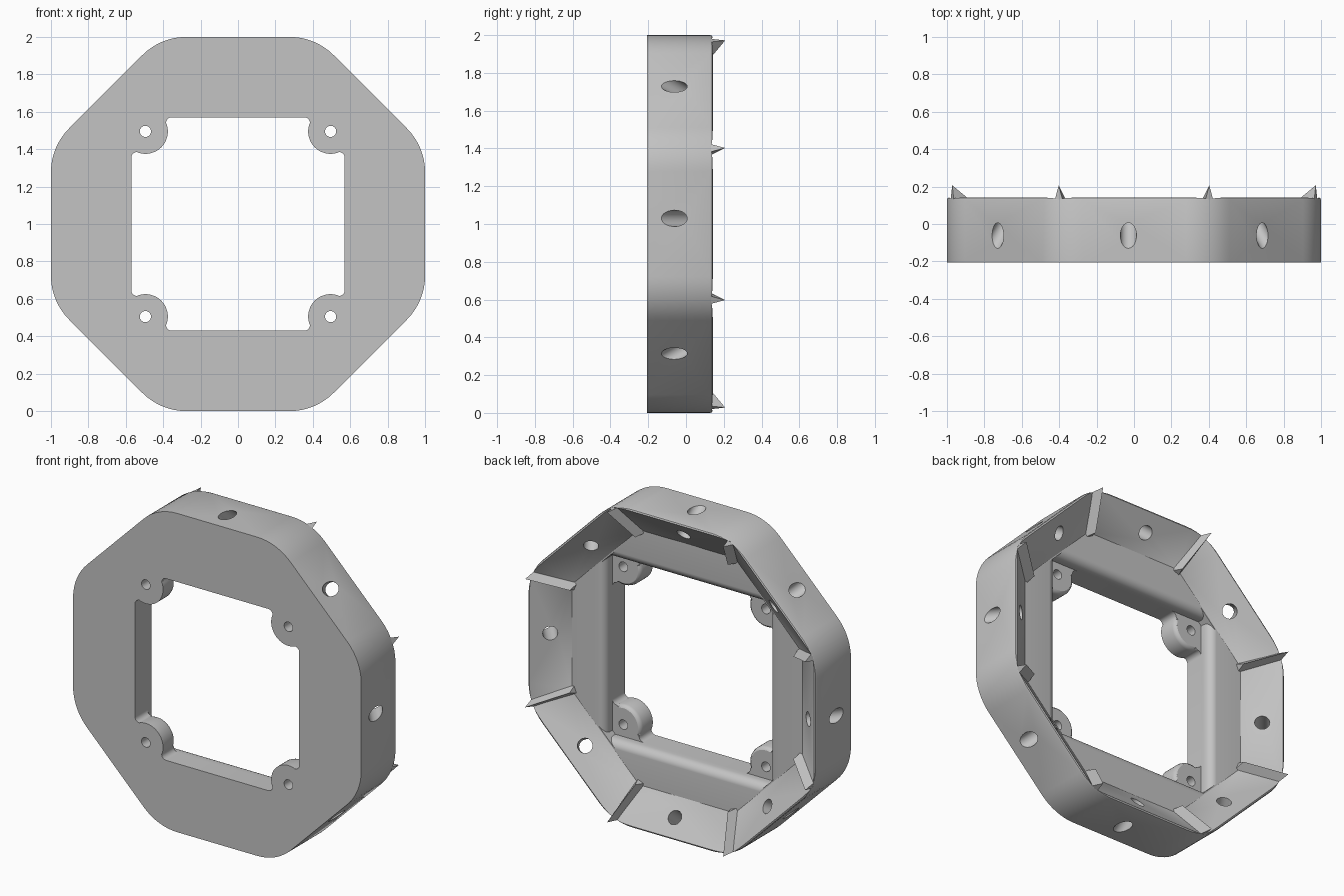
import bpy, bmesh, math
from mathutils import Vector, Matrix

cube = bpy.data.objects.get("Cube")
if cube:
    bpy.data.objects.remove(cube, do_unlink=True)

grey = bpy.data.materials.new("light grey")
grey.use_nodes = True
colour = (0.55, 0.55, 0.55, 1)
grey.diffuse_color = colour
grey.node_tree.nodes["Principled BSDF"].inputs["Base Color"].default_value = colour

MID = Vector((0, 0, 1))          # centre of the ring
FRONT, RIM, FLOOR = -0.207, 0.142, -0.01
SLOPE = 0.81                     # rise of the sloped inner faces
CORNER = math.radians(22.5)


def polar(r, deg):
    a = math.radians(deg)
    return Vector((r * math.cos(a), r * math.sin(a)))


def loft(name, layers):
    """Solid through matching (x, z) outlines stacked along y."""
    bm = bmesh.new()
    rings = [[bm.verts.new(MID + Vector((p[0], y, p[1]))) for p in loop] for y, loop in layers]
    for low, high in zip(rings, rings[1:]):
        for i in range(len(low)):
            j = (i + 1) % len(low)
            bm.faces.new((low[i], low[j], high[j], high[i]))
    bm.faces.new(rings[0])
    bm.faces.new(rings[-1])
    bmesh.ops.recalc_face_normals(bm, faces=bm.faces)
    return finish(name, bm)


def finish(name, bm):
    mesh = bpy.data.meshes.new(name)
    bm.to_mesh(mesh)
    bm.free()
    mesh.materials.append(grey)
    obj = bpy.data.objects.new(name, mesh)
    bpy.context.collection.objects.link(obj)
    return obj


def activate(obj):
    bpy.ops.object.select_all(action='DESELECT')
    obj.select_set(True)
    bpy.context.view_layer.objects.active = obj


def cut(obj, cutter):
    cutter.hide_render = True
    activate(obj)
    mod = obj.modifiers.new("cut", 'BOOLEAN')
    mod.operation = 'DIFFERENCE'
    mod.solver = 'EXACT'
    mod.object = cutter
    bpy.ops.object.modifier_apply(modifier=mod.name)
    bpy.data.objects.remove(cutter, do_unlink=True)


def rod(name, start, end, radius):
    bm = bmesh.new()
    axis = end - start
    place = Matrix.Translation((start + end) / 2) @ axis.to_track_quat('Z', 'Y').to_matrix().to_4x4()
    bmesh.ops.create_cone(bm, cap_ends=True, segments=32, radius1=radius, radius2=radius,
                          depth=axis.length, matrix=place)
    return finish(name, bm)


def octagon(apothem):
    return [polar(apothem / math.cos(CORNER), 22.5 + 45 * k) for k in range(8)]


def rounded_octagon(inset=0, radius=0.33, steps=8):
    pts = []
    for k in range(8):
        mid = 22.5 + 45 * k
        centre = polar((1 - radius) / math.cos(CORNER), mid)
        pts += [centre + polar(radius - inset, mid - 22.5 + 45 * s / steps) for s in range(steps + 1)]
    return pts


def four_times(quarter):
    return [Matrix.Rotation(k * math.pi / 2, 2) @ p for k in range(4) for p in quarter]


def opening(boss):
    """Square window with a round boss biting into each corner."""
    q = [Vector((0.54, 0.355)) + polar(0.03, 18 * s) for s in range(6)]
    q += [Vector((0.495, 0.495)) + polar(boss, 288 - 126 * s / 16) for s in range(17)]
    q += [Vector((0.355, 0.54)) + polar(0.03, 18 * s) for s in range(6)]
    return four_times(q)


def clipped_square(a, diagonal=1.12):
    return four_times([Vector((a, diagonal - a)), Vector((diagonal - a, a))])


# Ring body with a softened back rim
frame = loft("octagonal_frame", [
    (FRONT, rounded_octagon()), (RIM - 0.014, rounded_octagon()),
    (RIM - 0.004, rounded_octagon(0.004)), (RIM, rounded_octagon(0.013))])

# Sloped inner faces
top = 0.3
cut(frame, loft("slope_cutter", [
    (FLOOR, octagon(0.80)), (top, octagon(0.80 + (top - FLOOR) / SLOPE))]))

# Recess down to the corner bosses, with rounded lips
lip = [(-0.085, clipped_square(0.57))]
for s in range(7):
    t = math.radians(15 * s)
    lip.append((-0.06 + 0.05 * math.sin(t), clipped_square(0.62 - 0.05 * math.cos(t))))
lip.append((0.05, clipped_square(0.62)))
cut(frame, loft("recess_cutter", lip))

# Window through the front, easing in the boss edges
cut(frame, loft("window_cutter", [
    (-0.4, opening(0.12)), (-0.11, opening(0.12)), (-0.096, opening(0.116)),
    (-0.088, opening(0.108)), (-0.08, opening(0.095)), (-0.04, opening(0.095))]))

# Screw holes in the bosses
for sx in (-1, 1):
    for sz in (-1, 1):
        at = MID + Vector((0.495 * sx, 0, 0.495 * sz))
        cut(frame, rod("screw_cutter", at + Vector((0, -0.4, 0)), at + Vector((0, 0.05, 0)), 0.03))

# Slanted holes square to the sloped faces
for k in range(8):
    out, side = polar(1, 45 * k), polar(1, 45 * k + 90)
    p = out + side * 0.03
    mouth = MID + Vector((p.x, -0.062, p.y))
    axis = Vector((out.x * 0.63, -0.777, out.y * 0.63))
    cut(frame, rod("hole_cutter", mouth + axis * 0.2, mouth - axis * 0.3, 0.043))

activate(frame)
bpy.ops.object.shade_smooth_by_angle(angle=math.radians(30))

# Pointed ridges along the inner corners
for k in range(8):
    out, side = polar(1, 22.5 + 45 * k), polar(1, 112.5 + 45 * k)
    bm = bmesh.new()
    ends = []
    for r, peak, base in ((1.052, 0.207, 0.11), (0.84, 0.045, -0.03)):
        tri = []
        for y, w in ((peak, 0), (base, 0.028), (base, -0.028)):
            p = out * r + side * w
            tri.append(bm.verts.new(MID + Vector((p.x, y, p.y))))
        ends.append(tri)
        bm.faces.new(tri)
    a, b = ends
    for i in range(3):
        j = (i + 1) % 3
        bm.faces.new((a[i], a[j], b[j], b[i]))
    bmesh.ops.recalc_face_normals(bm, faces=bm.faces)
    finish("corner_ridge_%d" % (k + 1), bm)
